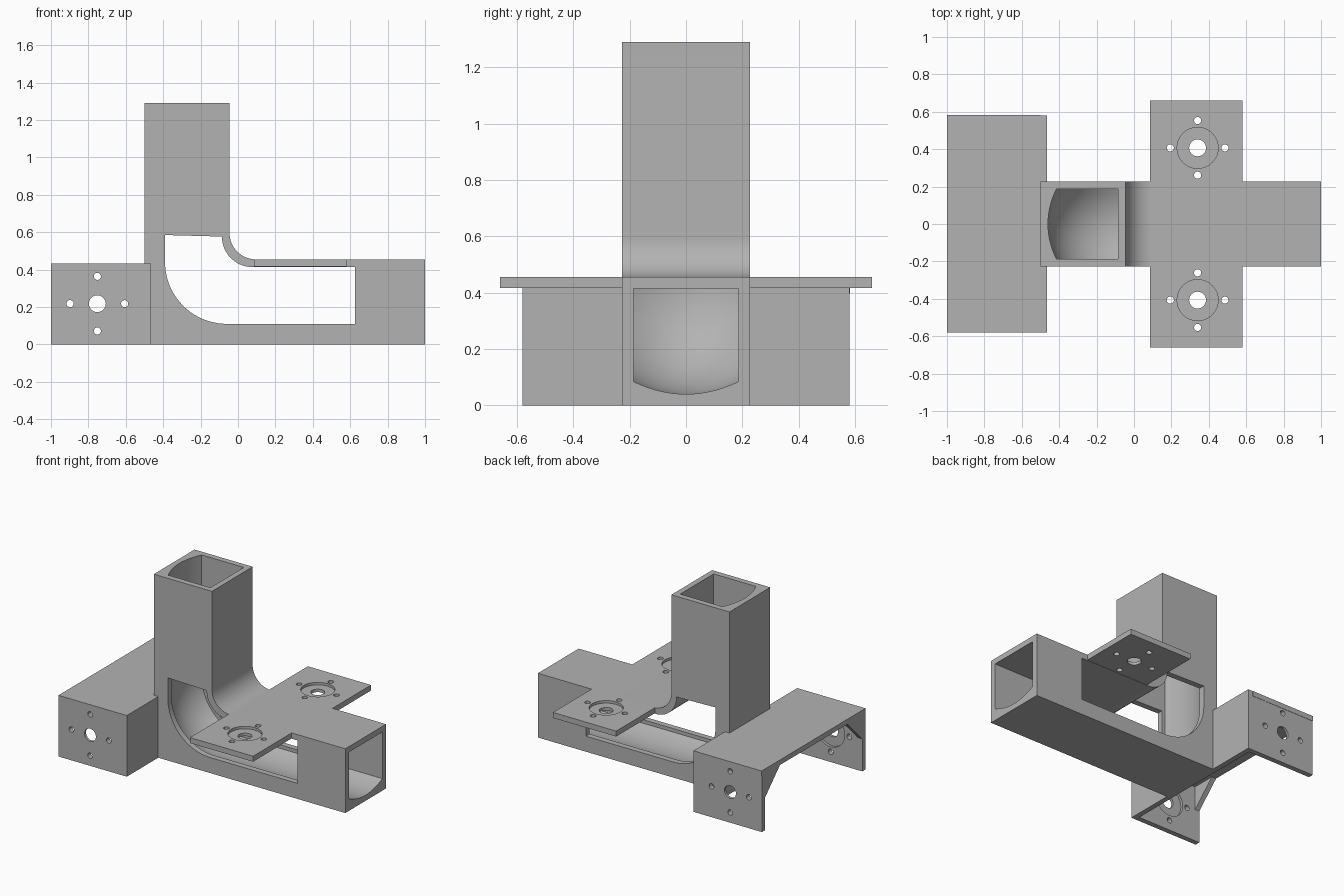
import bpy
import bmesh
from math import sin, cos, pi, radians
from mathutils import Matrix, Vector

cube = bpy.data.objects.get("Cube")
if cube:
    bpy.data.objects.remove(cube, do_unlink=True)

grey = bpy.data.materials.new("plain grey")
grey.use_nodes = True
GREY = (0.45, 0.45, 0.45, 1)
grey.diffuse_color = GREY
grey.node_tree.nodes["Principled BSDF"].inputs["Base Color"].default_value = GREY

HALF = 0.228      # half width of the square duct
TOP = 1.29        # height of the upright duct
WALL = 0.036      # sheet thickness


def finish(name, bm):
    bmesh.ops.recalc_face_normals(bm, faces=bm.faces)
    mesh = bpy.data.meshes.new(name)
    bm.to_mesh(mesh)
    bm.free()
    mesh.materials.append(grey)
    obj = bpy.data.objects.new(name, mesh)
    bpy.context.collection.objects.link(obj)
    return obj


def loft(name, rings):
    """Closed solid through a list of equally long point rings."""
    bm = bmesh.new()
    rows = [[bm.verts.new(p) for p in ring] for ring in rings]
    n = len(rows[0])
    for a, b in zip(rows, rows[1:]):
        for i in range(n):
            j = (i + 1) % n
            bm.faces.new((a[i], a[j], b[j], b[i]))
    bm.faces.new(rows[0])
    bm.faces.new(rows[-1])
    return finish(name, bm)


def prism(name, outline, y0, y1):
    return loft(name, [[(x, y, z) for x, z in outline] for y in (y0, y1)])


def box(name, x0, x1, y0, y1, z0, z1):
    return prism(name, [(x0, z0), (x1, z0), (x1, z1), (x0, z1)], y0, y1)


def drill(name, centre, axis, radius, depth):
    bm = bmesh.new()
    rot = Vector((0, 0, 1)).rotation_difference(Vector(axis)).to_matrix().to_4x4()
    bmesh.ops.create_cone(bm, cap_ends=True, segments=32, radius1=radius,
                          radius2=radius, depth=depth,
                          matrix=Matrix.Translation(centre) @ rot)
    return finish(name, bm)


def cut(obj, cutter):
    cutter.hide_render = True
    mod = obj.modifiers.new("cut", "BOOLEAN")
    mod.operation = "DIFFERENCE"
    mod.solver = "EXACT"
    mod.object = cutter
    bpy.ops.object.select_all(action="DESELECT")
    bpy.context.view_layer.objects.active = obj
    obj.select_set(True)
    bpy.ops.object.modifier_apply(modifier=mod.name)
    bpy.data.objects.remove(cutter, do_unlink=True)


def motor_mount(plate, centre, face, axis, side_a, side_b):
    """Shaft hole, four screw holes and a round recess on one face."""
    c, a, b = Vector(centre), Vector(side_a), Vector(side_b)
    cut(plate, drill("shaft_cutter", c, axis, 0.045, 0.3))
    for d in (a, -a, b, -b):
        cut(plate, drill("screw_cutter", c + d * 0.146, axis, 0.019, 0.3))
    cut(plate, drill("recess_cutter", face, axis, 0.11, 0.036))


def bend(s, t):
    """Point at distance s inside the outer corner, t from 0 (upright) to 1."""
    r = 0.33 + (0.11 - s) * 0.55
    angle = t * pi / 2
    return (s - 0.5 + r - r * cos(angle), s + r - r * sin(angle))


STEPS = [i / 20 for i in range(21)]

# L-shaped duct body with a rounded inner corner
inner = [bend(0.455, t) for t in STEPS]
duct = prism("duct_body", [(-0.5, TOP), (-0.5, 0), (1, 0), (1, 0.455)]
             + inner[::-1] + [(-0.045, TOP)], -HALF, HALF)

# Hollow channel, flat on three sides and bowed on the outer one
section = [(0.415, -0.187), (0.415, 0.187)]
for i in range(17):
    u = 1 - i / 8
    section.append((0.085 - 0.045 * (1 - u * u), 0.187 * u))
rings = [[(s - 0.5, y, TOP + 0.1) for s, y in section]]
for t in STEPS:
    rings.append([(bend(s, t)[0], y, bend(s, t)[1]) for s, y in section])
rings.append([(1.1, y, s) for s, y in section])
cut(duct, loft("channel_cutter", rings))

# Side windows following the bend
outer_edge = [bend(0.11, t) for t in STEPS]
inner_edge = [bend(0.414, t) for t in STEPS]
window = ([(-0.39, 0.585)] + outer_edge + [(0.625, 0.11), (0.625, 0.414)]
          + inner_edge[::-1])
cut(duct, prism("window_cutter", window, -0.4, 0.4))
bpy.ops.object.shade_smooth_by_angle(angle=radians(25))

# Rear bracket, open below and at the far end
box("bracket_top", -1, -0.465 - WALL, -0.578, 0.582, 0.433 - WALL, 0.433)

for side, word in ((-1, "right"), (1, "left")):
    # Flat motor tab beside the duct
    tab = box(word + "_motor_tab", 0.085, 0.58, side * HALF, side * 0.66, 0.416, 0.455)
    at = (0.34, side * 0.407)
    motor_mount(tab, (*at, 0.43), (*at, 0.455), (0, 0, 1), (1, 0, 0), (0, 1, 0))

    # Bracket cheek with its motor holes, recessed on the inside
    y_out, y_in = side * 0.58, side * (0.58 - WALL)
    cheek = box(word + "_bracket_cheek", -1, -0.465, y_in, y_out, 0, 0.433)
    motor_mount(cheek, (-0.752, y_out, 0.218), (-0.752, y_in, 0.218),
                (0, 1, 0), (1, 0, 0), (0, 0, 1))

    # Wall joining bracket and duct
    box(word + "_bracket_wall", -0.465 - WALL, -0.465, side * HALF, y_in, 0, 0.433)

    # Corner brace at the open end
    brace = [(y_in, 0.23), (y_in, 0.4), (y_in - side * 0.17, 0.4)]
    loft(word + "_corner_brace", [[(x, y, z) for y, z in brace] for x in (-1, -0.965)])
